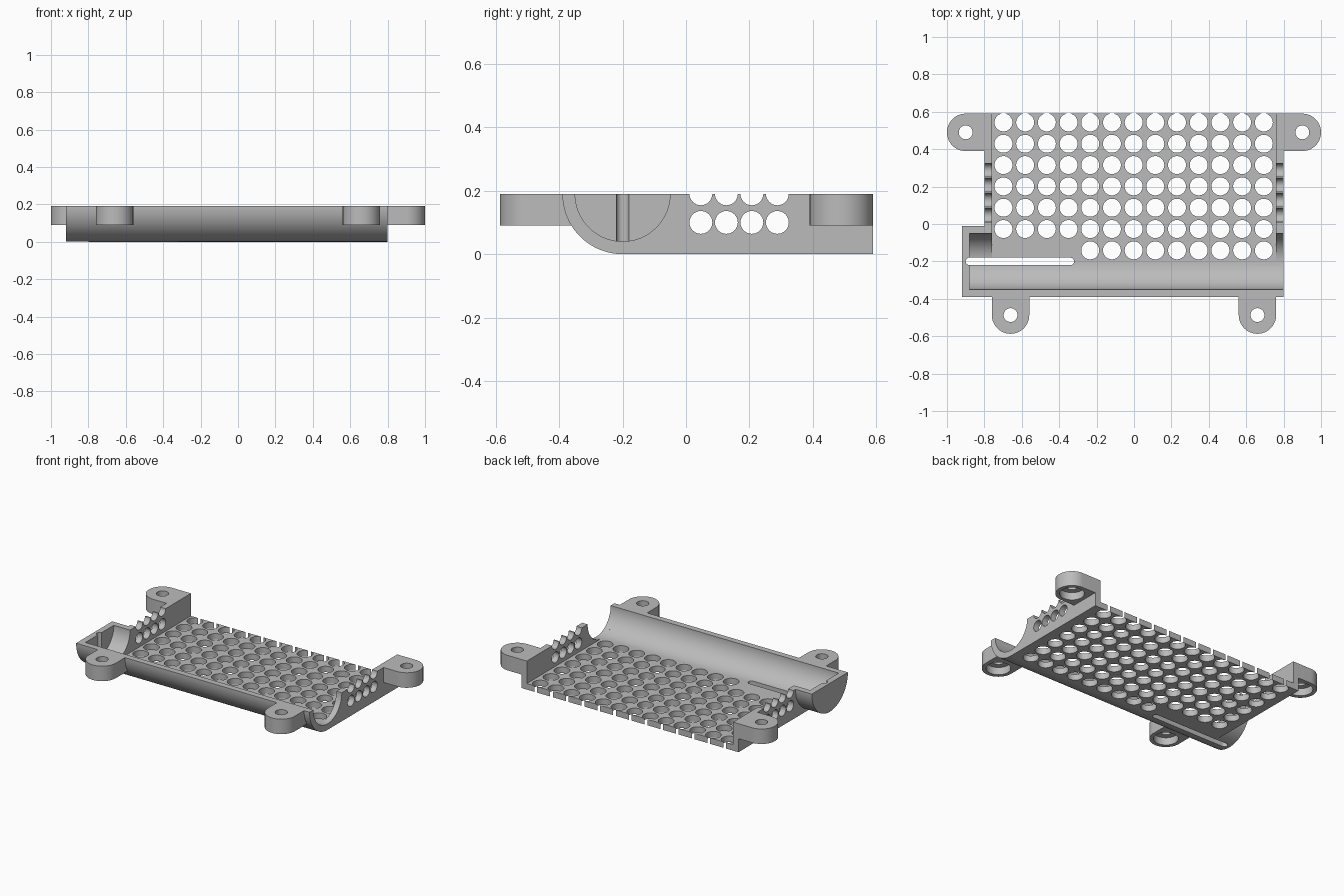
import bpy, bmesh, math
from mathutils import Vector

if "Cube" in bpy.data.objects:
    bpy.data.objects.remove(bpy.data.objects["Cube"])

TOP, FLOOR, AXIS_Y = 0.19, 0.04, -0.20
BACK, SIDE, INNER = 0.59, 0.80, 0.76

grey = bpy.data.materials.new("light grey plastic")
grey.use_nodes = True
grey.diffuse_color = (0.5, 0.5, 0.5, 1)
grey.node_tree.nodes["Principled BSDF"].inputs["Base Color"].default_value = (0.5, 0.5, 0.5, 1)


def arc(cx, cy, r, start, end, n=32):
    """Points on an arc, angles in degrees."""
    angles = [math.radians(start + (end - start) * i / n) for i in range(n + 1)]
    return [(cx + r * math.cos(a), cy + r * math.sin(a)) for a in angles]


def circle(cx, cy, r, n=32):
    return arc(cx, cy, r, 0, 360, n)[:-1]


def prisms(name, profiles, axis, low, high):
    """Extrude 2D profiles along x (profile is y,z) or z (profile is x,y)."""
    bm = bmesh.new()
    for profile in profiles:
        place = (lambda p: (low, *p)) if axis == "x" else (lambda p: (*p, low))
        face = bm.faces.new([bm.verts.new(place(p)) for p in profile])
        step = Vector((high - low, 0, 0) if axis == "x" else (0, 0, high - low))
        moved = bmesh.ops.extrude_face_region(bm, geom=[face], use_keep_orig=True)["geom"]
        bmesh.ops.translate(bm, vec=step, verts=[v for v in moved if isinstance(v, bmesh.types.BMVert)])
    bmesh.ops.recalc_face_normals(bm, faces=bm.faces)
    mesh = bpy.data.meshes.new(name)
    bm.to_mesh(mesh)
    bm.free()
    mesh.materials.append(grey)
    obj = bpy.data.objects.new(name, mesh)
    bpy.context.collection.objects.link(obj)
    return obj


def combine(target, other, operation):
    """Apply an exact boolean and discard the helper."""
    mod = target.modifiers.new(operation, "BOOLEAN")
    mod.operation, mod.solver, mod.object = operation, "EXACT", other
    bpy.context.view_layer.objects.active = target
    bpy.ops.object.modifier_apply(modifier=mod.name)
    bpy.data.objects.remove(other)


# Tray body: rounded front, flat bottom running to the back
body = arc(AXIS_Y, TOP, 0.19, 180, 270) + [(BACK, 0), (BACK, TOP)]
tray = prisms("vented_tray", [body], "x", -SIDE, SIDE)

# Trough extension beyond the right wall
combine(tray, prisms("trough_end", [arc(AXIS_Y, TOP, 0.1898, 180, 360, 64)], "x", -0.92, -0.79), "UNION")

# Screw tabs: stadium ends blended into the walls
for s in (-1, 1):
    ear = [(s * x, y) for x, y in arc(0.90, 0.49, 0.10, -90, 90) + [(0.78, BACK), (0.78, 0.39)]]
    combine(tray, prisms("back_tab", [ear], "z", 0.09, TOP), "UNION")
    foot = [(s * x, y) for x, y in arc(0.66, -0.487, 0.10, 180, 360) + [(0.76, -0.34), (0.56, -0.34)]]
    combine(tray, prisms("front_tab", [foot], "z", 0.09, TOP), "UNION")

# Hollow interior, open at the back
hollow = arc(AXIS_Y, TOP, 0.15, 180, 270) + [(BACK + 0.1, FLOOR), (BACK + 0.1, 0.3), (-0.35, 0.3)]
combine(tray, prisms("hollow", [hollow], "x", -INNER, INNER), "DIFFERENCE")

# Round trough carried through both side walls, closed at the right end
trough = arc(AXIS_Y, TOP, 0.1498, 180, 360, 64) + [(-0.0502, 0.3), (-0.3498, 0.3)]
for low, high in ((-0.88, -0.75), (0.75, 0.9)):
    combine(tray, prisms("trough", [trough], "x", low, high), "DIFFERENCE")

# Floor vents, with the short front row beside the slot
vents = [circle(-0.698 + 0.116 * i, 0.543 - 0.114 * j, 0.048)
         for j in range(7) for i in range(13) if j < 6 or i > 3]
combine(tray, prisms("vents", vents, "z", -0.05, 0.1), "DIFFERENCE")

# Side wall vents and scalloped rim
wall_vents = [circle(0.047 + 0.0804 * i, z, 0.036) for i in range(4) for z in (0.10, TOP)]
combine(tray, prisms("wall_vents", wall_vents, "x", -0.87, 0.87), "DIFFERENCE")

# Long slot through the trough floor
slot = arc(-0.88, AXIS_Y, 0.02, 90, 270, 16) + arc(-0.34, AXIS_Y, 0.02, -90, 90, 16)
combine(tray, prisms("slot", [slot], "z", -0.05, 0.3), "DIFFERENCE")

# Screw holes with wide recesses underneath
centres = [(s * x, y) for s in (-1, 1) for x, y in ((0.90, 0.49), (0.66, -0.487))]
combine(tray, prisms("screw_holes", [circle(x, y, 0.037) for x, y in centres], "z", 0, 0.3), "DIFFERENCE")
combine(tray, prisms("recesses", [circle(x, y, 0.075) for x, y in centres], "z", 0, 0.14), "DIFFERENCE")

bpy.ops.object.select_all(action="DESELECT")
tray.select_set(True)
bpy.context.view_layer.objects.active = tray
bpy.ops.object.shade_smooth_by_angle(angle=math.radians(30))
